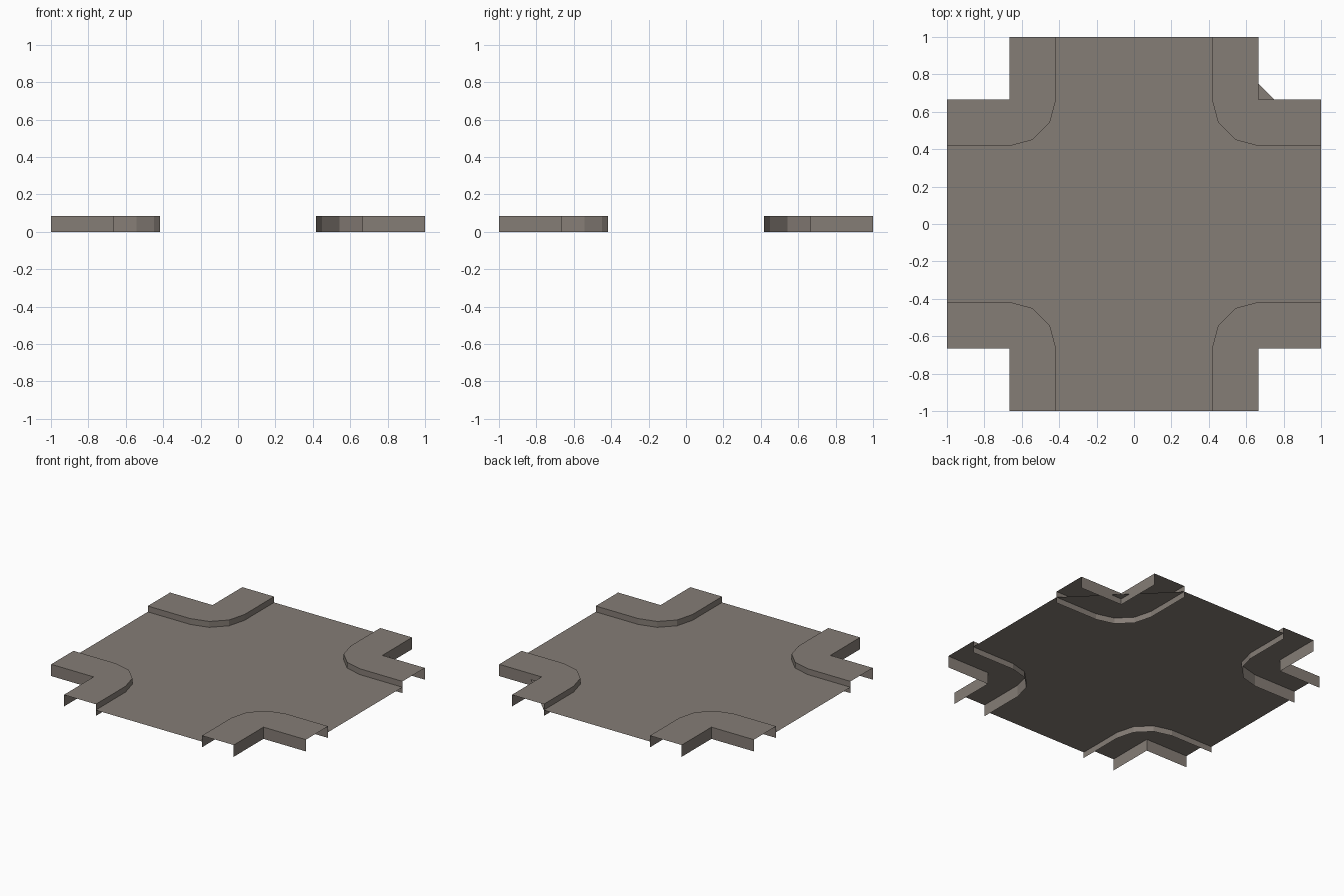
import bpy, bmesh, math

if "Cube" in bpy.data.objects:
    bpy.data.objects.remove(bpy.data.objects["Cube"])

EDGE, OUT, R = 1.0, 2 / 3, 0.25      # tile edge, pavement outer line, corner radius
TOP, ROAD = 1 / 12, 1 / 24           # pavement and road heights

mat = bpy.data.materials.new("warm grey stone")
mat.diffuse_color = (0.235, 0.205, 0.18, 1)
mat.use_nodes = True
mat.node_tree.nodes["Principled BSDF"].inputs["Base Color"].default_value = mat.diffuse_color


def make_object(name, bm):
    mesh = bpy.data.meshes.new(name)
    bm.to_mesh(mesh)
    bm.free()
    mesh.materials.append(mat)
    ob = bpy.data.objects.new(name, mesh)
    bpy.context.collection.objects.link(ob)
    return ob


# Kerb line of the +x +y corner: straight, three-segment arc, straight
arc = [(OUT - R * math.cos(math.radians(a)), OUT - R * math.sin(math.radians(a)))
       for a in (0, 30, 60, 90)]
kerb = [(OUT - R, EDGE)] + arc + [(EDGE, OUT - R)]
outer = [(EDGE, OUT), (OUT, OUT), (OUT, EDGE)]

# Raised pavement: top plate, kerb wall and outer wall, ends left open
bm = bmesh.new()
bm.faces.new([bm.verts.new((x, y, TOP)) for x, y in kerb + outer])
for line in (kerb, outer):
    for (x0, y0), (x1, y1) in zip(line, line[1:]):
        bm.faces.new([bm.verts.new(p) for p in
                      ((x0, y0, 0), (x1, y1, 0), (x1, y1, TOP), (x0, y0, TOP))])
bmesh.ops.remove_doubles(bm, verts=bm.verts, dist=1e-5)
pavement = make_object("corner_pavements", bm)
mirror = pavement.modifiers.new("four corners", 'MIRROR')
mirror.use_axis = (True, True, False)
mirror.use_mirror_merge = False

# Road: one flat sheet between the kerbs, the kerb line turned round four times
bm = bmesh.new()
outline = []
for k in range(4):
    c, s = round(math.cos(k * math.pi / 2)), round(math.sin(k * math.pi / 2))
    outline += [(x * c - y * s, x * s + y * c) for x, y in reversed(kerb)]
road = bm.faces.new([bm.verts.new((x, y, ROAD)) for x, y in outline])
bmesh.ops.triangulate(bm, faces=[road])
make_object("crossroads_surface", bm)
